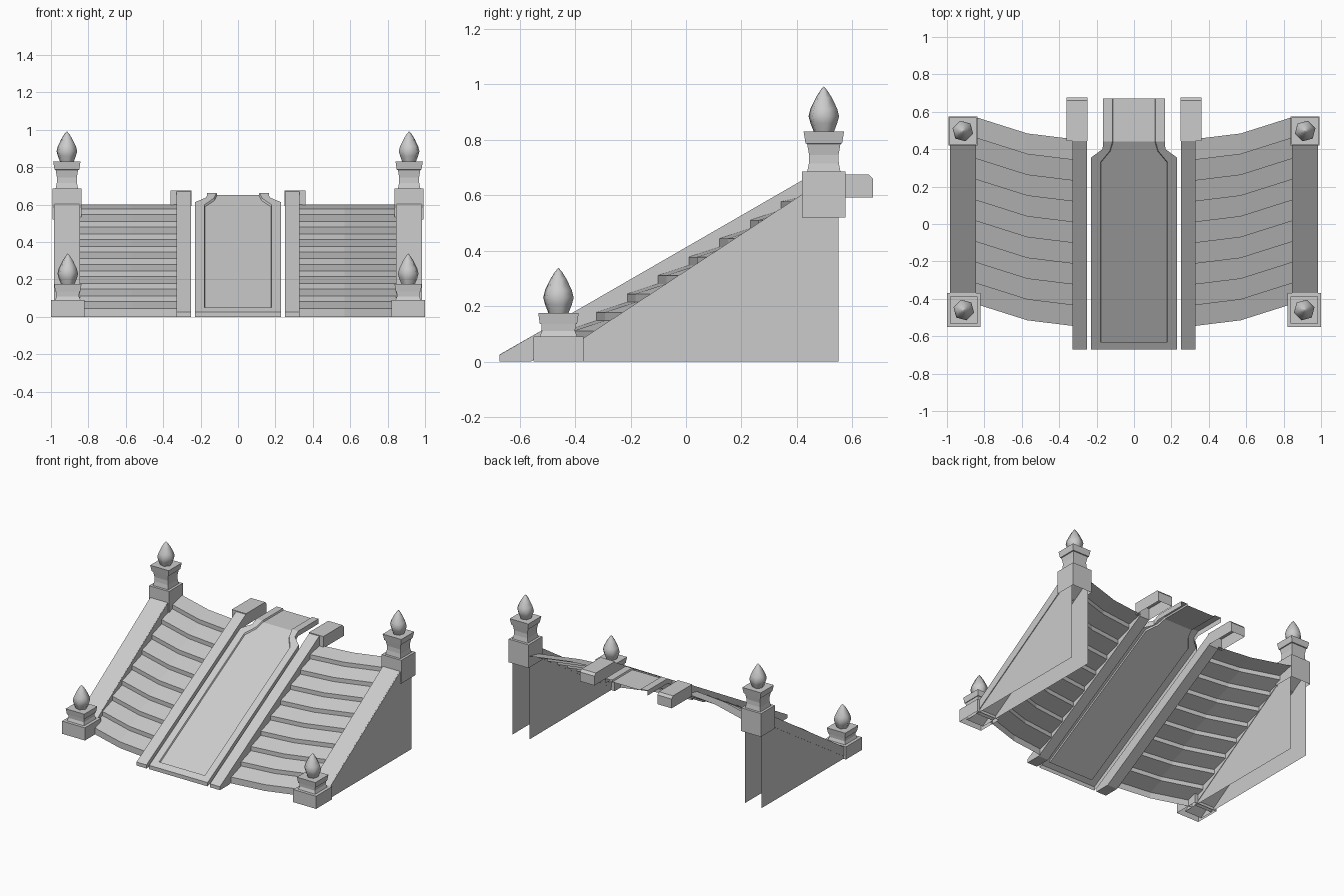
import bpy, bmesh, math
from mathutils import Vector

cube = bpy.data.objects.get("Cube")
if cube:
    bpy.data.objects.remove(cube, do_unlink=True)

stone = bpy.data.materials.new("grey stone")
stone.use_nodes = True
colour = (0.6, 0.6, 0.6, 1)
stone.diffuse_color = colour
stone.node_tree.nodes["Principled BSDF"].inputs["Base Color"].default_value = colour


def finish(bm, name, mirror=True, smooth=False, sheet=False):
    """Turn a bmesh into an object, optionally mirrored across x = 0."""
    if sheet:
        bm.normal_update()
        if sum(f.normal.z * f.calc_area() for f in bm.faces) < 0:
            bmesh.ops.reverse_faces(bm, faces=bm.faces[:])
    mesh = bpy.data.meshes.new(name)
    bm.to_mesh(mesh)
    bm.free()
    mesh.materials.append(stone)
    for p in mesh.polygons:
        p.use_smooth = smooth
    ob = bpy.data.objects.new(name, mesh)
    bpy.context.collection.objects.link(ob)
    if mirror:
        ob.modifiers.new("Mirror", 'MIRROR').use_mirror_merge = False
    return ob


def prism(name, profile, x0, x1, open_dirs=()):
    """Extrude a (y, z) profile along x, leaving out faces that point along open_dirs."""
    bm = bmesh.new()
    base = bm.faces.new([bm.verts.new((x0, y, z)) for y, z in profile])
    ext = bmesh.ops.extrude_face_region(bm, geom=[base], use_keep_orig=True)
    bmesh.ops.translate(bm, vec=(x1 - x0, 0, 0),
                        verts=[v for v in ext["geom"] if isinstance(v, bmesh.types.BMVert)])
    bmesh.ops.recalc_face_normals(bm, faces=bm.faces[:])
    bm.normal_update()
    gone = [f for f in bm.faces if any(f.normal.dot(Vector(d)) > 0.99 for d in open_dirs)]
    bmesh.ops.delete(bm, geom=gone, context='FACES')
    return finish(bm, name)


def turned(name, centre, sides, profile, turn, z0=0, smooth=False):
    """Stack of regular polygons following a (radius, z) profile, closed at the top."""
    bm = bmesh.new()
    rings = []
    for r, z in profile:
        rings.append([bm.verts.new((centre[0] + r * math.cos(turn + math.tau * k / sides),
                                    centre[1] + r * math.sin(turn + math.tau * k / sides),
                                    z0 + z)) for k in range(sides)])
    for a, b in zip(rings, rings[1:]):
        for k in range(sides):
            n = (k + 1) % sides
            bm.faces.new((a[k], a[n], b[n], b[k]))
    bm.faces.new(rings[-1])
    return finish(bm, name, smooth=smooth)


def square(name, centre, half_profile):
    return turned(name, centre, 4, [(r * math.sqrt(2), z) for r, z in half_profile], math.pi / 4)


# Newel posts with pointed finials
finial = [(0.038, 0), (0.05, 0.03), (0.057, 0.055), (0.05, 0.082),
          (0.03, 0.122), (0.014, 0.147), (0.001, 0.162)]
upper, lower = (0.915, 0.497), (0.91, -0.46)
square("upper_post", upper, [(0.078, 0.52), (0.078, 0.685), (0.06, 0.685), (0.054, 0.715),
                             (0.053, 0.745), (0.06, 0.785), (0.066, 0.787), (0.073, 0.83)])
square("lower_post", lower, [(0.09, 0), (0.09, 0.09), (0.068, 0.09), (0.06, 0.11),
                             (0.062, 0.135), (0.067, 0.135), (0.073, 0.176)])
turned("upper_finial", upper, 6, finial, math.radians(15), 0.83, True)
turned("lower_finial", lower, 6, finial, math.radians(15), 0.176, True)


# Outer side walls, hollow and open at the back and bottom, with a sloping coping
def wall_top(y):
    return 0.33 + 0.65 * y


prism("side_wall", [(-0.5, 0), (0.55, 0), (0.55, 0.65), (0.49, 0.65)],
      0.848, 0.98, [(0, 1, 0), (0, 0, -1)])
prism("wall_coping", [(-0.5, 0), (-0.4, 0), (0.5, wall_top(0.5) - 0.075), (0.5, wall_top(0.5))],
      0.845, 0.985, [(0, 0, -1), (0, 1, 0)])

# Curved flights of steps with gently sloping treads
bm = bmesh.new()
plan = [(0.325, 0), (0.57, 0.03), (0.848, 0.118)]
edge = [(-0.545, 0)]
for i in range(9):
    y, z = -0.545 + 0.111 * i, 0.015 + 0.0665 * i
    edge += [(y, z + 0.03), (y + 0.111, min(z + 0.0665, 0.602))]
rows = [[bm.verts.new((x, y + dy, z)) for x, dy in plan] for y, z in edge]
for a, b in zip(rows, rows[1:]):
    for k in range(len(plan) - 1):
        bm.faces.new((a[k], a[k + 1], b[k + 1], b[k]))
finish(bm, "steps", sheet=True)

# Inner curbs and their head blocks
prism("curb", [(-0.672, 0), (-0.56, 0), (0.45, 0.59), (0.45, 0.672), (-0.672, 0.025)],
      0.25, 0.328)
prism("curb_head", [(0.445, 0.592), (0.675, 0.592), (0.675, 0.658), (0.66, 0.675), (0.445, 0.675)],
      0.248, 0.36, [(0, 0, -1)])


# Central ramp: raised rim, sunken panel, narrowing to a level landing
def ramp_z(y):
    return min(0.027 + 0.572 * (y + 0.67), 0.663)


outer = [(0.23, -0.67), (0.23, -0.63), (0.23, 0.355), (0.168, 0.4), (0.165, 0.442), (0.165, 0.67)]
inner = [(0.18, -0.63), (0.18, -0.63), (0.18, 0.33), (0.13, 0.39), (0.115, 0.442), (0.115, 0.67)]
bm = bmesh.new()
stations = []
for (xo, yo), (xi, yi) in zip(outer, inner):
    zo, zi = ramp_z(yo), ramp_z(yi)
    half = [(xo, yo, max(zo - 0.035, 0)), (xo, yo, zo), (xi, yi, zi), (xi - 0.004, yi, zi - 0.011)]
    stations.append([bm.verts.new(p) for p in half]
                    + [bm.verts.new((-x, y, z)) for x, y, z in reversed(half)])
for a, b in zip(stations, stations[1:]):
    for k in range(7):
        bm.faces.new((a[k], b[k], b[k + 1], a[k + 1]))
first = stations[0]
bm.faces.new((first[0], first[1], first[6], first[7]))
bm.faces.new((first[1], first[2], first[5], first[6]))
bm.faces.new((first[2], first[3], first[4], first[5]))
bmesh.ops.remove_doubles(bm, verts=bm.verts[:], dist=0.0005)
bmesh.ops.recalc_face_normals(bm, faces=bm.faces[:])
finish(bm, "central_ramp", mirror=False, sheet=True)
